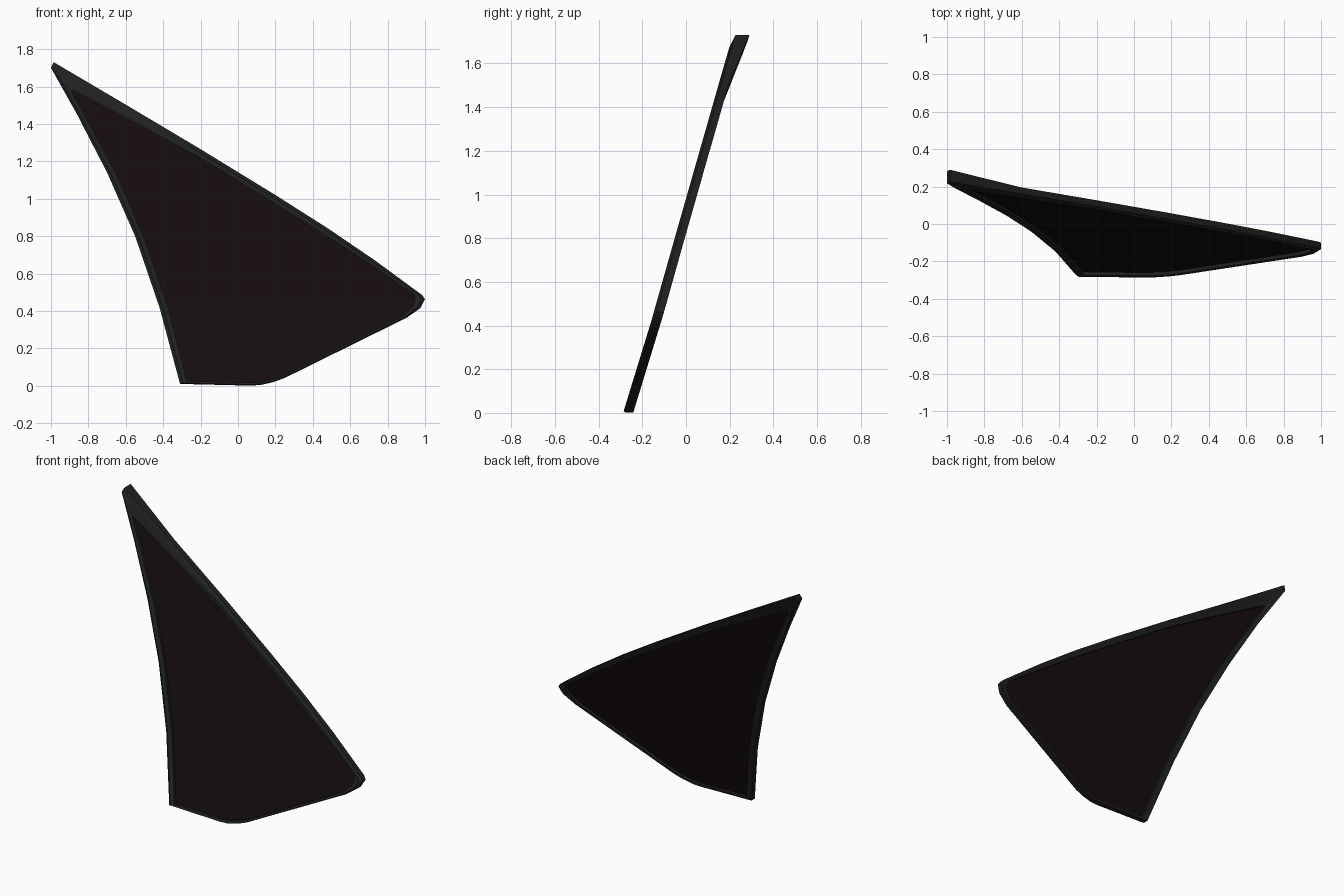
import bpy, bmesh
from mathutils import Vector

if "Cube" in bpy.data.objects:
    bpy.data.objects.remove(bpy.data.objects["Cube"])

# Paired outer / inner seal outline in the front view: (x, z, inner x, inner z)
RIM = [
    (-0.985, 1.73, -0.885, 1.58), (-0.60, 1.503, -0.58, 1.423),
    (-0.20, 1.265, -0.20, 1.217), (0.20, 1.02, 0.185, 0.982),
    (0.48, 0.842, 0.465, 0.807), (0.73, 0.672, 0.71, 0.647),
    (0.985, 0.485, 0.94, 0.49), (1.0, 0.463, 0.947, 0.465),
    (0.975, 0.415, 0.935, 0.425), (0.90, 0.363, 0.885, 0.375),
    (0.25, 0.042, 0.243, 0.055), (0.19, 0.02, 0.185, 0.035),
    (0.12, 0.004, 0.115, 0.02), (0.06, 0.001, 0.055, 0.017),
    (-0.31, 0.01, -0.272, 0.025), (-0.42, 0.42, -0.375, 0.42),
    (-0.55, 0.80, -0.505, 0.80), (-0.70, 1.14, -0.655, 1.14),
    (-0.86, 1.45, -0.80, 1.41), (-1.0, 1.70, -0.89, 1.572),
]
LEAN = [(0.0, -0.288), (0.45, -0.15), (0.86, -0.035), (1.73, 0.214)]


def lean(z):
    """Depth of the outer face at height z."""
    for (z0, y0), (z1, y1) in zip(LEAN, LEAN[1:]):
        if z <= z1 or z1 == LEAN[-1][0]:
            return y0 + (y1 - y0) * (z - z0) / (z1 - z0)


def finish(bm, name, color):
    bmesh.ops.recalc_face_normals(bm, faces=bm.faces)
    me = bpy.data.meshes.new(name)
    bm.to_mesh(me)
    bm.free()
    ob = bpy.data.objects.new(name, me)
    bpy.context.collection.objects.link(ob)
    mat = bpy.data.materials.new(name + "_material")
    mat.diffuse_color = (*color, 1)
    mat.use_nodes = True
    mat.node_tree.nodes["Principled BSDF"].inputs["Base Color"].default_value = mat.diffuse_color
    me.materials.append(mat)
    bpy.ops.object.select_all(action='DESELECT')
    ob.select_set(True)
    bpy.context.view_layer.objects.active = ob
    bpy.ops.object.shade_smooth_by_angle(angle=0.5)
    return ob


# Rubber seal: closed loop with a five-point section, chamfered outside
bm = bmesh.new()
rings = []
for ox, oz, ix, iz in RIM:
    hook = 0.03 if oz > 1.69 else 0.0       # small hook at the top corner
    mx, mz = ox + (ix - ox) * 0.4, oz + (iz - oz) * 0.4
    section = [(ox, lean(oz) + 0.012, oz), (mx, lean(mz), mz),
               (ix, lean(iz) + 0.006, iz), (ix, lean(iz) + 0.044, iz),
               (ox, lean(oz) + 0.046 + hook, oz)]
    rings.append([bm.verts.new(p) for p in section])
for i, a in enumerate(rings):
    b = rings[(i + 1) % len(rings)]
    for j in range(5):
        k = (j + 1) % 5
        bm.faces.new((a[j], a[k], b[k], b[j]))
finish(bm, "window_seal", (0.014, 0.015, 0.015))

# Glass pane: flat outline cut at the bends, then leaned back
bm = bmesh.new()
bm.faces.new([bm.verts.new((ix, 0, iz)) for _, _, ix, iz in RIM])
for z, _ in LEAN[1:3]:
    bmesh.ops.bisect_plane(bm, geom=bm.verts[:] + bm.edges[:] + bm.faces[:],
                           plane_co=Vector((0, 0, z)), plane_no=Vector((0, 0, 1)))
bmesh.ops.triangulate(bm, faces=bm.faces)
for v in bm.verts:
    v.co.y = lean(v.co.z) + 0.024
finish(bm, "window_glass", (0.008, 0.004, 0.004))
